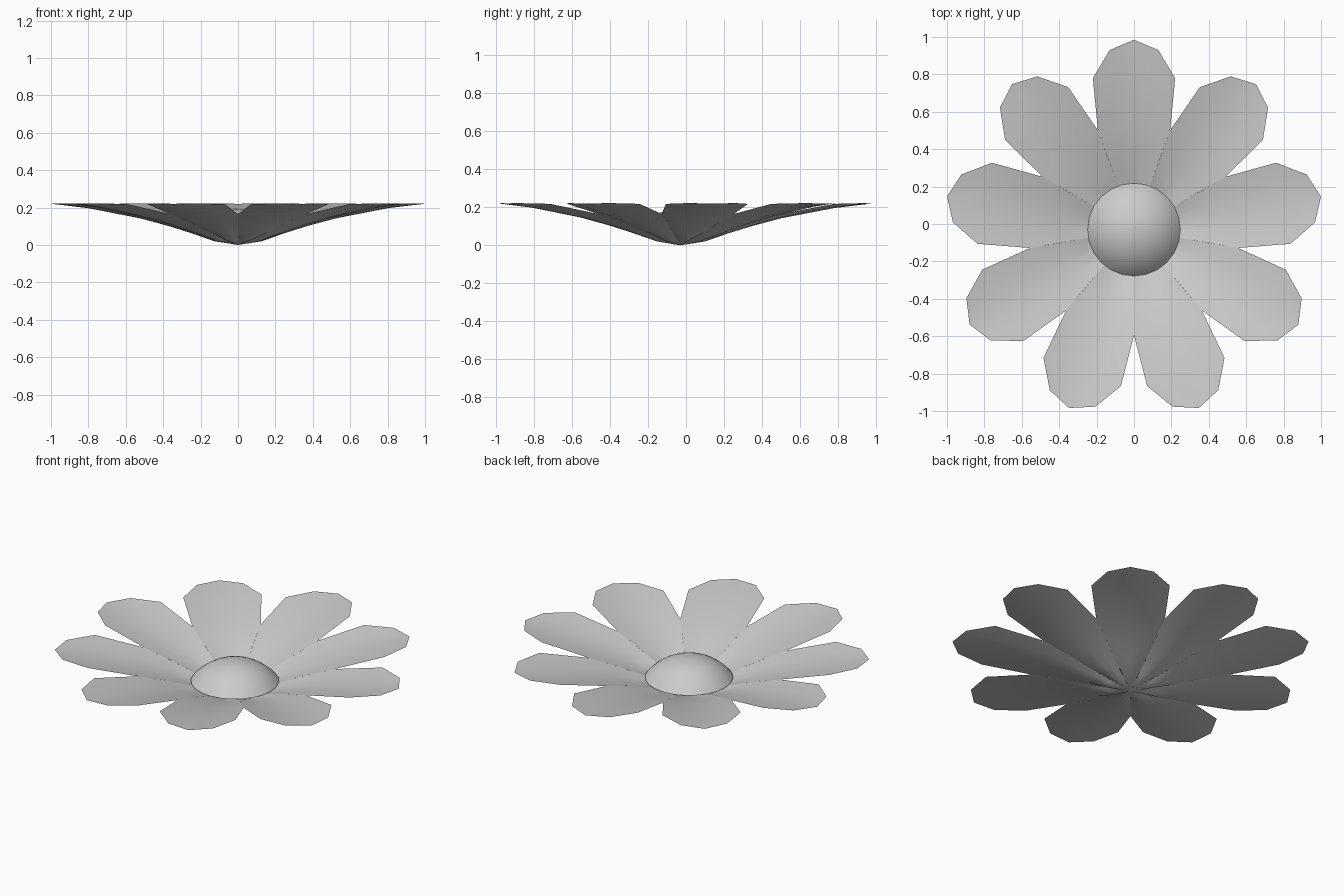
import bpy, bmesh, math
from mathutils import Matrix

if "Cube" in bpy.data.objects:
    bpy.data.objects.remove(bpy.data.objects["Cube"])

CENTRE_Y = -0.03
PETALS = 9


def finish(name, bm, angle):
    bmesh.ops.recalc_face_normals(bm, faces=bm.faces)
    if sum(f.normal.z for f in bm.faces) < 0:
        bmesh.ops.reverse_faces(bm, faces=bm.faces)
    mesh = bpy.data.meshes.new(name)
    bm.to_mesh(mesh)
    bm.free()
    obj = bpy.data.objects.new(name, mesh)
    bpy.context.collection.objects.link(obj)
    bpy.ops.object.select_all(action='DESELECT')
    obj.select_set(True)
    bpy.context.view_layer.objects.active = obj
    bpy.ops.object.shade_smooth_by_angle(angle=math.radians(angle))
    return obj


# Petal rows: distance from centre, half width, midrib height, edge height
rows = [(0.13, 0.047, 0.020, 0.040),
        (0.25, 0.091, 0.062, 0.074),
        (0.38, 0.138, 0.102, 0.120),
        (0.53, 0.193, 0.142, 0.165),
        (0.81, 0.220, 0.196, 0.218),
        (0.96, 0.130, 0.214, 0.222)]


def petal(index):
    bm = bmesh.new()
    base = bm.verts.new((0, 0, 0))
    tip = bm.verts.new((1.015, 0, 0.22))
    grid = []
    for r, w, zc, ze in rows:
        line = []
        for t in (-1, -0.5, 0, 0.5, 1):
            line.append(bm.verts.new((r, t * w, zc + (ze - zc) * t * t)))
        grid.append(line)
    for i in range(4):
        bm.faces.new((base, grid[0][i], grid[0][i + 1]))
        bm.faces.new((tip, grid[-1][i + 1], grid[-1][i]))
        for a, b in zip(grid, grid[1:]):
            bm.faces.new((a[i], b[i], b[i + 1], a[i + 1]))
    turn = Matrix.Rotation(math.radians(90 + index * 360 / PETALS), 4, 'Z')
    bm.transform(Matrix.Translation((0, CENTRE_Y, 0)) @ turn)
    finish(f"petal_{index + 1}", bm, 60)


for k in range(PETALS):
    petal(k)

# Domed flower centre: a spherical cap with an open underside
rim, height, base_z, sides, rings = 0.248, 0.12, 0.07, 24, 8
radius = (rim ** 2 + height ** 2) / (2 * height)
sweep = math.asin(rim / radius)
bm = bmesh.new()
top = bm.verts.new((0, CENTRE_Y, base_z + height))
previous = None
for j in range(1, rings + 1):
    a = sweep * j / rings
    z = base_z + height - radius * (1 - math.cos(a))
    ring = []
    for s in range(sides):
        t = math.tau * s / sides
        ring.append(bm.verts.new((radius * math.sin(a) * math.cos(t),
                                  CENTRE_Y + radius * math.sin(a) * math.sin(t), z)))
    for s in range(sides):
        n = (s + 1) % sides
        if previous:
            bm.faces.new((previous[s], ring[s], ring[n], previous[n]))
        else:
            bm.faces.new((top, ring[s], ring[n]))
    previous = ring
finish("flower_centre", bm, 60)
